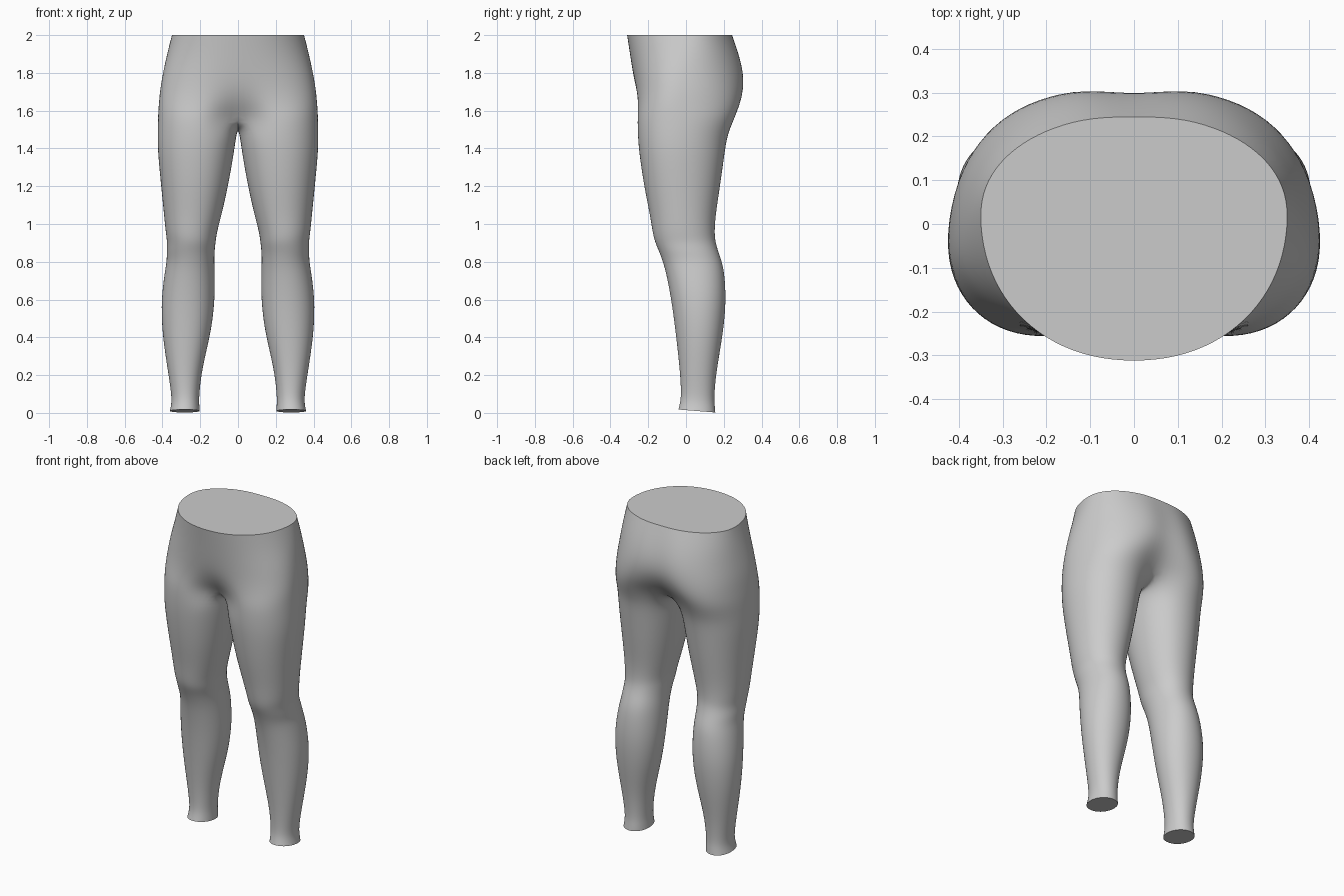
import bpy, bmesh
from math import sin, cos, radians, copysign

if "Cube" in bpy.data.objects:
    bpy.data.objects.remove(bpy.data.objects["Cube"])

OUT = 12          # segments around the outer side of a leg / half the hips
INN = 4           # segments across the inner thigh
GROW = 1.025      # makes up for the shrinking of the subdivision


def oval(a, xin, xout, yf, yb, ym=None):
    """Point on an oval given by its four extents and the y of its widest place."""
    a = radians(a)
    cx, cy = (xin + xout) / 2, (yf + yb) / 2
    ym = cy if ym is None else ym
    s = copysign(abs(sin(a)) ** .95, sin(a))
    x = cx + (xout - xin) / 2 * GROW * copysign(abs(cos(a)) ** .95, cos(a))
    y = ym + (yb - ym if s > 0 else ym - yf) * s
    return x, cy + (y - cy) * GROW


# Hips: z, half width, front y, back y, widest y, centre front y, centre back y, leg blend
hips = [
    (2.00, .345, -.309, .244, .02, -.315, .245, 0),
    (1.90, .370, -.293, .285, .00, -.299, .276, 0),
    (1.80, .392, -.278, .314, -.03, -.283, .298, .06),
    (1.71, .408, -.266, .318, -.04, -.262, .292, .25),
    (1.63, .417, -.258, .297, -.05, -.215, .245, .6),
    (1.56, .423, -.255, .256, -.04, -.145, .180, 1),
]
# Legs: z, inner x, outer x, front y, back y
legs = [
    (1.47, .006, .425, -.254, .218),
    (1.37, .022, .423, -.246, .203),
    (1.20, .052, .406, -.221, .180),
    (1.05, .086, .391, -.190, .156),
    (.955, .112, .382, -.176, .150),
    (.905, .118, .374, -.164, .155),
    (.855, .124, .377, -.142, .170),
    (.805, .125, .376, -.123, .188),
    (.74, .123, .388, -.104, .203),
    (.60, .122, .406, -.077, .212),
    (.45, .139, .402, -.057, .199),
    (.32, .169, .386, -.042, .178),
    (.20, .195, .367, -.030, .158),
    (.09, .206, .351, -.025, .148),
    (.045, .205, .353, -.031, .152),
    (.010, .203, .360, -.040, .155),
]

bm = bmesh.new()
crease = bm.edges.layers.float.new("crease_edge")

# Half rings of the hips, blending into the leg outline
rings = []
for z, rx, yf, yb, ym, cf, cb, w in hips:
    ring = []
    for i in range(OUT + 1):
        t = i / OUT
        px, py = oval(-90 + 180 * t, -rx, rx, yf, yb, ym)
        lx, ly = oval(-130 + 260 * t, 0, rx, yf, yb, ym)
        x, y = px + (lx - px) * w, py + (ly - py) * w
        if i in (0, OUT):
            x, y = 0, (cf if i == 0 else cb)
        ring.append(bm.verts.new((x, y, z)))
    rings.append(ring)
for a, b in zip(rings, rings[1:]):
    for i in range(OUT):
        bm.faces.new((a[i], b[i], b[i + 1], a[i + 1]))

# Crotch line closes the lowest half ring into a full leg loop
crotch = [bm.verts.new((0, y, z)) for y, z in ((.10, 1.515), (.01, 1.495), (-.08, 1.515))]
prev = rings[-1] + crotch

# Leg loops
angles = [-130 + 260 * i / OUT for i in range(OUT + 1)]
angles += [130 + 100 * i / INN for i in range(1, INN)]
for z, xin, xout, yf, yb in legs:
    loop = []
    # The thigh is widest towards the front, the shin in the middle
    k = max(0, min(1, (z - .95) / .5))
    ym = (yf + yb) / 2 - .025 * k
    for a in angles:
        x, y = oval(a, xin, xout, yf, yb, ym)
        tilt = -.08 * (y - .058) if z < .1 else 0
        loop.append(bm.verts.new((max(x, .004), y, z + tilt)))
    n = len(loop)
    for i in range(n):
        j = (i + 1) % n
        bm.faces.new((prev[i], loop[i], loop[j], prev[j]))
    prev = loop

# Waist and ankle caps with crisp rims
for f in (bm.faces.new(rings[0]), bm.faces.new(prev[::-1])):
    for e in f.edges:
        if not all(abs(v.co.x) < 1e-6 for v in e.verts):
            e[crease] = 1
bmesh.ops.recalc_face_normals(bm, faces=bm.faces)

mesh = bpy.data.meshes.new("trousers")
bm.to_mesh(mesh)
bm.free()
trousers = bpy.data.objects.new("trousers", mesh)
bpy.context.collection.objects.link(trousers)

mirror = trousers.modifiers.new("other_leg", 'MIRROR')
mirror.use_clip = True
mirror.merge_threshold = .0005
smooth = trousers.modifiers.new("smooth", 'SUBSURF')
smooth.levels = smooth.render_levels = 2

bpy.context.view_layer.objects.active = trousers
trousers.select_set(True)
for m in ("other_leg", "smooth"):
    bpy.ops.object.modifier_apply(modifier=m)
bpy.ops.object.shade_smooth_by_angle(angle=radians(45))
